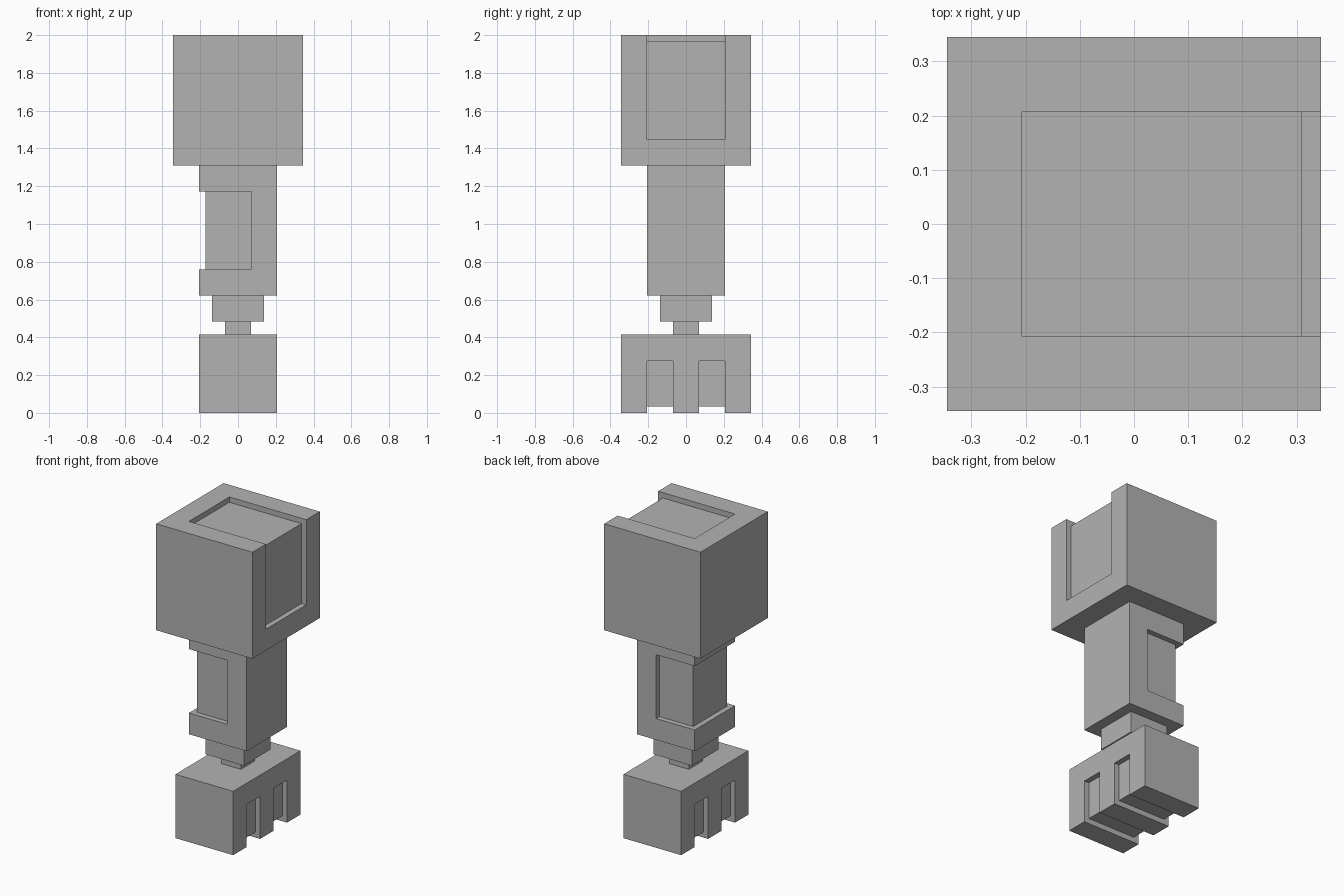
import bpy
import bmesh
from mathutils import Matrix

UNIT = 2 / 58  # the model is laid out on a grid 58 cells tall

default = bpy.data.objects.get("Cube")
if default:
    bpy.data.objects.remove(default, do_unlink=True)

grey = bpy.data.materials.new("stone grey")
grey.use_nodes = True
COLOUR = (0.45, 0.45, 0.45, 1)
grey.diffuse_color = COLOUR
grey.node_tree.nodes["Principled BSDF"].inputs["Base Color"].default_value = COLOUR


def box(name, low, high):
    """Box between two grid corners."""
    bm = bmesh.new()
    bmesh.ops.create_cube(bm, size=1)
    for v in bm.verts:
        v.co = [l + (c + 0.5) * (h - l) for l, h, c in zip(low, high, v.co)]
    mesh = bpy.data.meshes.new(name)
    bm.to_mesh(mesh)
    bm.free()
    obj = bpy.data.objects.new(name, mesh)
    bpy.context.collection.objects.link(obj)
    return obj


def part(name, low, high, cuts=()):
    """Box with box-shaped recesses, scaled to final size."""
    obj = box(name, low, high)
    obj.data.materials.append(grey)
    for cut_low, cut_high in cuts:
        cutter = box("recess_cutter", cut_low, cut_high)
        cutter.data.materials.append(grey)
        cutter.hide_render = True
        mod = obj.modifiers.new("recess", "BOOLEAN")
        mod.operation = "DIFFERENCE"
        mod.solver = "EXACT"
        mod.object = cutter
        bpy.context.view_layer.objects.active = obj
        bpy.ops.object.modifier_apply(modifier=mod.name)
        bpy.data.objects.remove(cutter, do_unlink=True)
    obj.data.transform(Matrix.Scale(UNIT, 4))
    return obj


# Shoulder block: recess running over the top and down the left side
part("shoulder_block", (-10, -10, 38), (10, 10, 58), [
    ((-6, -6, 57), (12, 6, 60)),
    ((9, -6, 42), (12, 6, 60)),
])

# Forearm: recess wrapping the front, right side and back
part("forearm", (-6, -6, 18), (6, 6, 38), [
    ((-8, -8, 22), (2, -5, 34)),
    ((-8, 5, 22), (2, 8, 34)),
    ((-8, -8, 22), (-5, 8, 34)),
])

# Stepped wrist
part("wrist", (-4, -4, 14), (4, 4, 18))
part("wrist_joint", (-2, -2, 12), (2, 2, 14))

# Hand: grooves between three fingers, on both sides and underneath
grooves = []
for y in (-6, 2):
    grooves.append(((-8, y, -2), (8, y + 4, 1)))
    grooves.append(((-8, y, -2), (-5, y + 4, 8)))
    grooves.append(((5, y, -2), (8, y + 4, 8)))
part("hand", (-6, -10, 0), (6, 10, 12), grooves)
